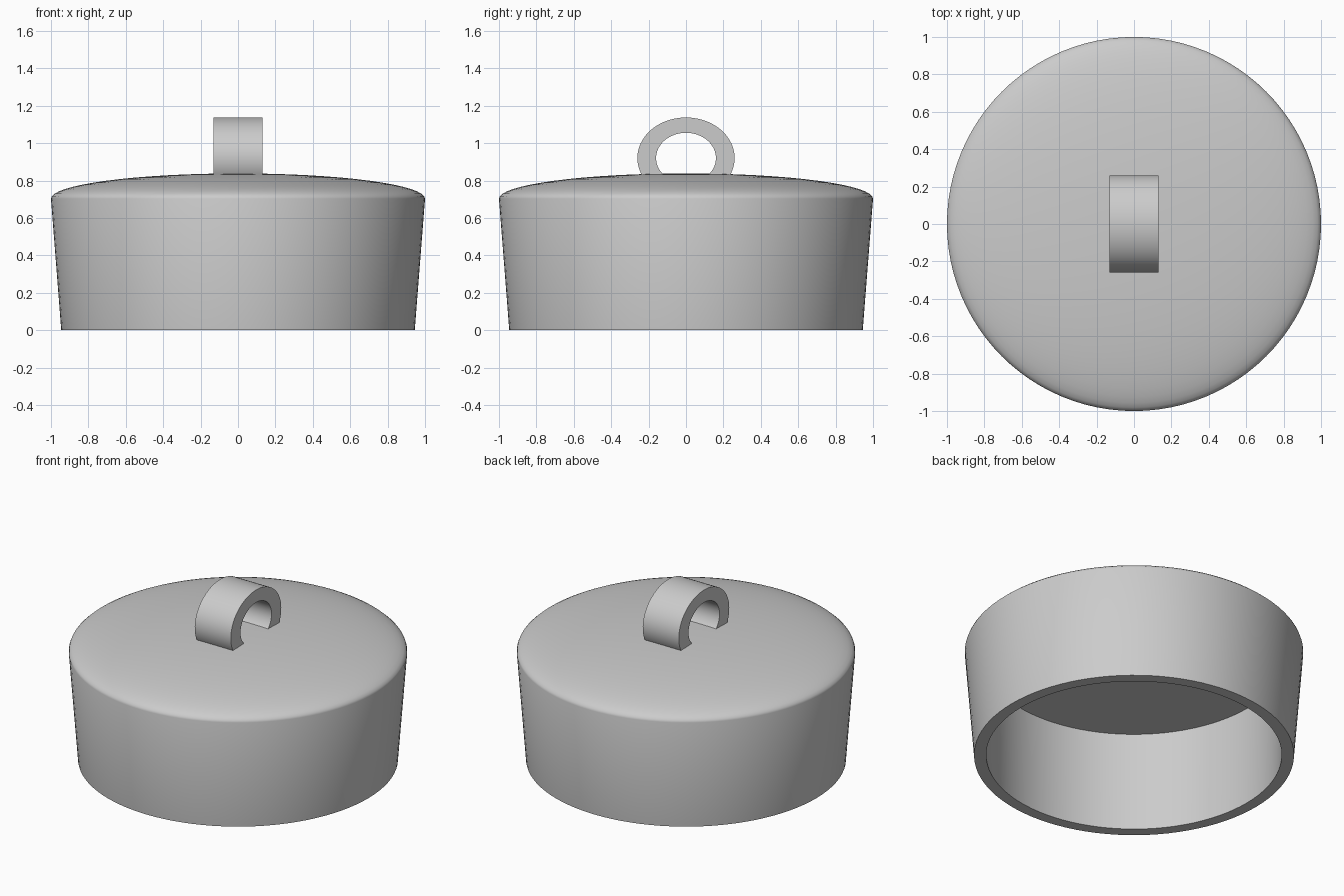
import bpy, bmesh, math

cube = bpy.data.objects.get("Cube")
if cube:
    bpy.data.objects.remove(cube, do_unlink=True)

grey = bpy.data.materials.new("plain_grey")
grey.use_nodes = True
colour = (0.6, 0.6, 0.6, 1)
grey.diffuse_color = colour
grey.node_tree.nodes["Principled BSDF"].inputs["Base Color"].default_value = colour


def finish(name, bm):
    """Turn a bmesh into a smooth-shaded object with sharp edges kept."""
    bmesh.ops.remove_doubles(bm, verts=bm.verts, dist=0.0001)
    bmesh.ops.recalc_face_normals(bm, faces=bm.faces)
    mesh = bpy.data.meshes.new(name)
    bm.to_mesh(mesh)
    bm.free()
    mesh.materials.append(grey)
    obj = bpy.data.objects.new(name, mesh)
    bpy.context.collection.objects.link(obj)
    bpy.ops.object.select_all(action='DESELECT')
    obj.select_set(True)
    bpy.context.view_layer.objects.active = obj
    bpy.ops.object.shade_smooth_by_angle(angle=math.radians(30))
    return obj


# Hollow cap: domed top, tapered wall, open bottom and flat inner ceiling
RIM_Z, DOME_H = 0.703, 0.135
profile = [(0, 0.65), (0.88, 0.65), (0.873, 0), (0.945, 0)]
for i in range(17):
    a = math.pi / 2 * i / 16
    profile.append((math.cos(a), RIM_Z + DOME_H * math.sin(a)))

bm = bmesh.new()
points = [bm.verts.new((r, 0, z)) for r, z in profile]
edges = [bm.edges.new(pair) for pair in zip(points, points[1:])]
bmesh.ops.spin(bm, geom=points + edges, cent=(0, 0, 0), axis=(0, 0, 1),
               angle=math.tau, steps=96, use_merge=True)
finish("cap_body", bm)

# Loop handle: wide elliptical arch whose feet sink into the dome
HALF_W, CENTRE_Z, STEPS = 0.13, 0.92, 48


def arch(half_y, half_z, foot_z):
    """Points of an elliptical arch from one foot over the top to the other."""
    start = -math.asin((CENTRE_Z - foot_z) / half_z)
    span = math.pi - 2 * start
    return [(half_y * math.cos(start + span * i / STEPS),
             CENTRE_Z + half_z * math.sin(start + span * i / STEPS))
            for i in range(STEPS + 1)]


bm = bmesh.new()
outer = arch(0.26, 0.217, 0.82)
inner = arch(0.16, 0.135, 0.82)
side = [[bm.verts.new((-HALF_W, y, z)) for y, z in curve] for curve in (outer, inner)]
faces = [bm.faces.new((side[0][i], side[0][i + 1], side[1][i + 1], side[1][i]))
         for i in range(STEPS)]
extruded = bmesh.ops.extrude_face_region(bm, geom=faces, use_keep_orig=True)["geom"]
bmesh.ops.translate(bm, vec=(2 * HALF_W, 0, 0),
                    verts=[g for g in extruded if isinstance(g, bmesh.types.BMVert)])
finish("loop_handle", bm)
